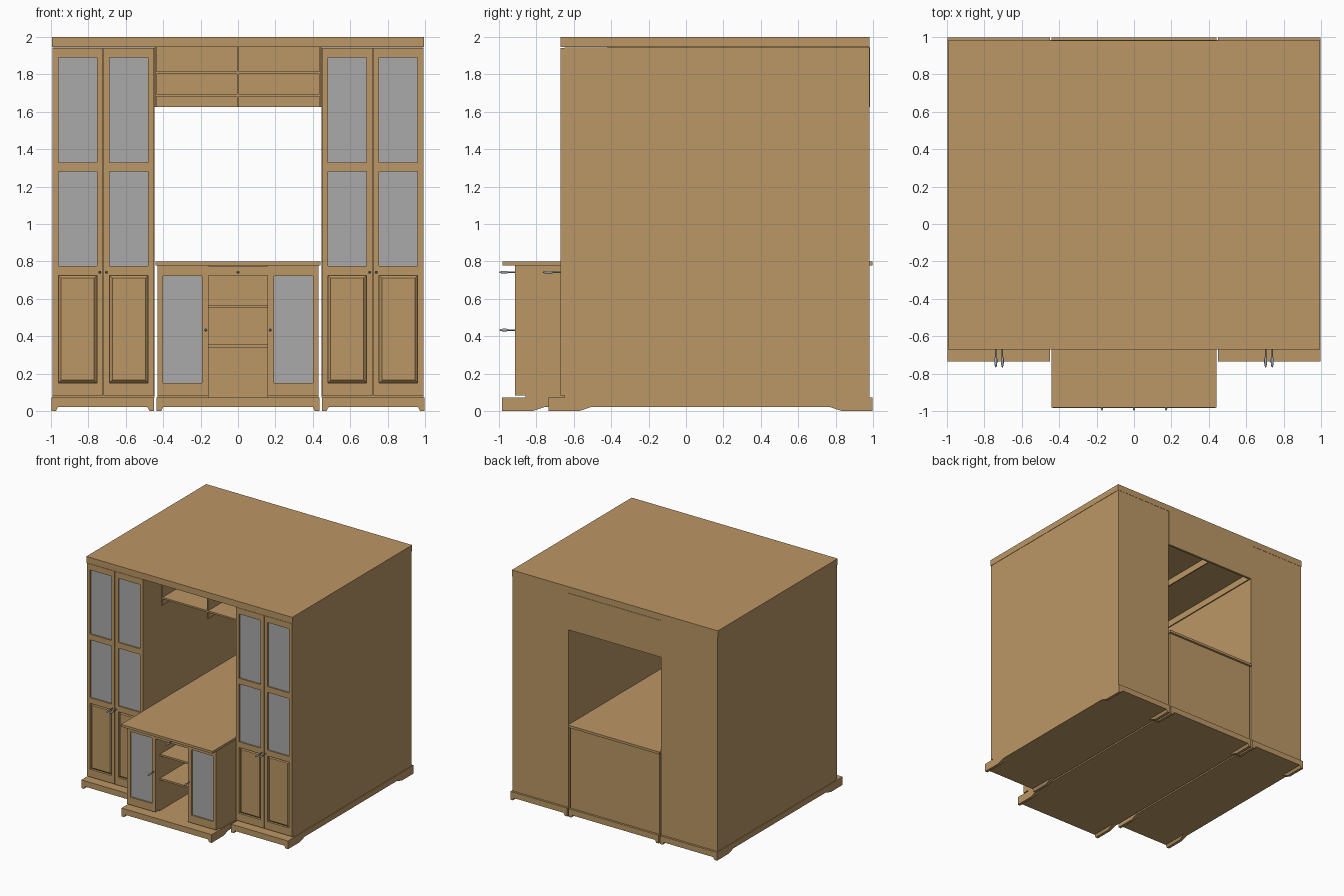
import bpy, bmesh, math
from mathutils import Matrix, Vector

if "Cube" in bpy.data.objects:
    bpy.data.objects.remove(bpy.data.objects["Cube"])


def material(name, rgb):
    m = bpy.data.materials.new(name)
    m.diffuse_color = (*rgb, 1)
    m.use_nodes = True
    m.node_tree.nodes["Principled BSDF"].inputs["Base Color"].default_value = m.diffuse_color
    return m


WOOD = material("oak_wood", (0.50, 0.31, 0.13))
GLASS = material("grey_glass", (0.40, 0.40, 0.40))
METAL = material("handle_metal", (0.34, 0.39, 0.43))


def finish(name, bm, mat):
    bmesh.ops.recalc_face_normals(bm, faces=bm.faces)
    me = bpy.data.meshes.new(name)
    bm.to_mesh(me)
    bm.free()
    me.materials.append(mat)
    ob = bpy.data.objects.new(name, me)
    bpy.context.collection.objects.link(ob)
    return ob


def add_box(bm, a, b):
    a, b = Vector(a), Vector(b)
    size = [abs(b[i] - a[i]) for i in range(3)]
    mat = Matrix.Translation((a + b) / 2) @ Matrix.Diagonal((*size, 1))
    return bmesh.ops.create_cube(bm, size=1, matrix=mat)["verts"]


def boxes(name, pairs, mat=WOOD):
    bm = bmesh.new()
    for a, b in pairs:
        add_box(bm, a, b)
    return finish(name, bm, mat)


def plinth(name, x0, x1, y0, y1):
    """Base slab with four tapered corner feet."""
    bm = bmesh.new()
    add_box(bm, (x0, y0, 0.022), (x1, y1, 0.072))
    for x, dx in ((x0, 1), (x1, -1)):
        for y, dy in ((y0, 1), (y1, -1)):
            vs = add_box(bm, (x, y, 0), (x + dx * 0.036, y + dy * 0.23, 0.022))
            for v in vs:      # splay: foot is shorter at the floor
                if v.co.z < 0.01:
                    if abs(v.co.y - y) > 0.1:
                        v.co.y -= dy * 0.065
                    if abs(v.co.x - x) > 0.01:
                        v.co.x -= dx * 0.012
    return finish(name, bm, WOOD)


def door(name, x0, x1, z0, z1, yf, yb, holes, hx0, hx1):
    """Door frame around a column of rectangular openings (bottom to top)."""
    pairs = [((x0, yf, z0), (hx0, yb, z1)), ((hx1, yf, z0), (x1, yb, z1))]
    edges = [z0] + [z for h in holes for z in h] + [z1]
    for a, b in zip(edges[::2], edges[1::2]):
        pairs.append(((hx0, yf, a), (hx1, yb, b)))
    boxes(name, pairs)


def handle(name, x, y, z, length):
    """Thin spindle-shaped pull turned around the y axis."""
    prof = [(0, 0.004), (0.40, 0.004), (0.55, 0.008), (0.75, 0.008), (0.92, 0.005), (1, 0.002)]
    bm = bmesh.new()
    n = 10
    rings = [[bm.verts.new((x + r * math.cos(2 * math.pi * i / n), y - t * length,
                            z + r * math.sin(2 * math.pi * i / n))) for i in range(n)]
             for t, r in prof]
    for a, b in zip(rings, rings[1:]):
        for i in range(n):
            bm.faces.new((a[i], a[(i + 1) % n], b[(i + 1) % n], b[i]))
    bm.faces.new(rings[0])
    bm.faces.new(rings[-1])
    for f in bm.faces:
        f.smooth = len(f.verts) == 4
    finish(name, bm, METAL)


# Two tall side cabinets
for s, side in ((-1, "left"), (1, "right")):
    lo, hi = sorted((s * 0.992, s * 0.447))
    boxes(f"{side}_tower_body", [((lo, -0.65, 0.072), (hi, 0.98, 1.945))])
    lo, hi = sorted((s * 0.998, s * 0.449))
    plinth(f"{side}_tower_plinth", lo, hi, -0.735, 0.998)
    for k, (c, d) in enumerate(((0.992, 0.723), (0.718, 0.449))):
        x0, x1 = sorted((s * c, s * d))
        h0, h1 = x0 + 0.031, x1 - 0.031
        nm = f"{side}_tower_door_{k + 1}"
        holes = [(0.15, 0.725), (0.775, 1.28), (1.33, 1.89)]
        door(nm, x0, x1, 0.083, 1.942, -0.67, -0.65, holes, h0, h1)
        for j, (a, b) in enumerate(holes[1:]):
            boxes(f"{nm}_glass_{j + 1}", [((h0, -0.658, a), (h1, -0.651, b))], GLASS)
        # raised lower panel with chamfered rim
        bm = bmesh.new()
        for v in add_box(bm, (h0, -0.665, 0.15), (h1, -0.65, 0.725)):
            if v.co.y < -0.66:
                v.co.x += 0.015 if v.co.x < (h0 + h1) / 2 else -0.015
                v.co.z += 0.015 if v.co.z < 0.4 else -0.015
        finish(f"{nm}_raised_panel", bm, WOOD)
        handle(f"{nm}_handle", s * (0.739 if k == 0 else 0.704), -0.67, 0.742, 0.097)

# Cornice across the whole top
boxes("cornice", [((-0.995, -0.672, 1.945), (0.995, 0.982, 2.0))])

# Open bridge shelf between the towers
boxes("bridge_back", [((-0.447, 0.965, 1.625), (0.447, 0.985, 1.945))])
boxes("bridge_uprights", [((x - 0.005, -0.42, 1.625), (x + 0.005, 0.965, 1.945))
                          for x in (-0.44, 0, 0.44)])
boxes("bridge_shelves", [((a, -0.42, z), (a + 0.43, 0.965, z + 0.014))
                         for a in (-0.435, 0.005) for z in (1.682, 1.802)])

# Low centre desk
plinth("desk_plinth", -0.435, 0.435, -0.985, 0.998)
boxes("desk_top", [((-0.442, -0.982, 0.779), (0.442, 0.998, 0.80))])
boxes("desk_back", [((-0.43, 0.96, 0.072), (0.43, 0.98, 0.779))])
for s, side in ((-1, "left"), (1, "right")):
    x0, x1 = sorted((s * 0.43, s * 0.158))
    boxes(f"desk_{side}_cabinet", [((x0, -0.857, 0.072), (x1, 0.96, 0.779))])
    h0, h1 = x0 + 0.03, x1 - 0.034
    if s > 0:
        h0, h1 = x0 + 0.034, x1 - 0.03
    door(f"desk_{side}_door", x0, x1, 0.083, 0.777, -0.915, -0.859, [(0.15, 0.722)], h0, h1)
    boxes(f"desk_{side}_glass", [((h0, -0.903, 0.15), (h1, -0.896, 0.722))], GLASS)
    handle(f"desk_{side}_door_handle", s * 0.172, -0.915, 0.433, 0.083)

# Niche shelves and drawer
boxes("niche_shelves", [((-0.158, -0.85, z), (0.158, 0.96, z + 0.015)) for z in (0.34, 0.55)])
boxes("niche_drawer", [((-0.157, -0.915, 0.724), (0.157, 0.96, 0.776))])
handle("drawer_handle", 0, -0.915, 0.742, 0.083)
